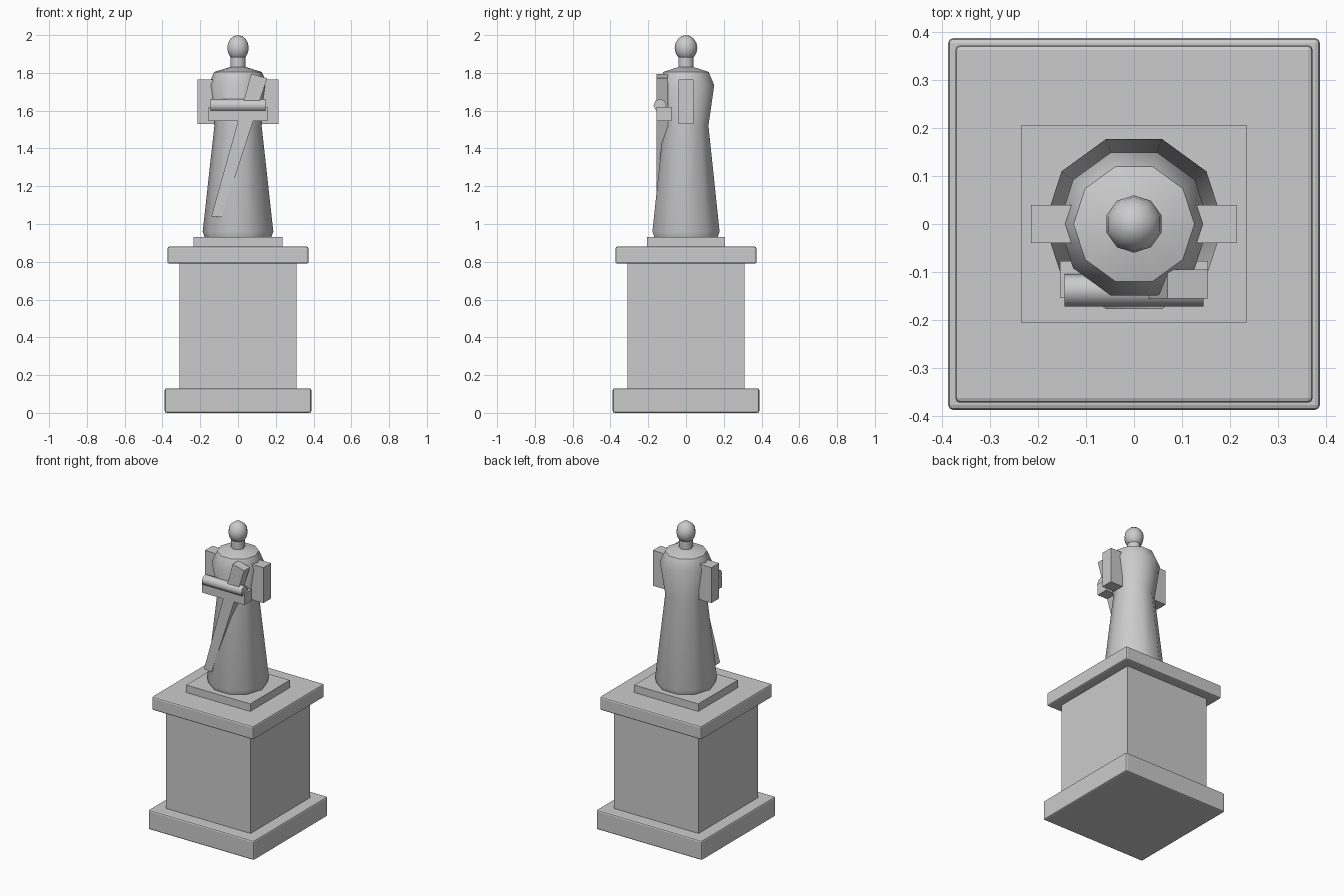
import bpy, bmesh
from math import pi, cos, sin, radians

if "Cube" in bpy.data.objects:
    bpy.data.objects.remove(bpy.data.objects["Cube"])


def make(name, bm, smooth=None):
    bmesh.ops.recalc_face_normals(bm, faces=bm.faces)
    mesh = bpy.data.meshes.new(name)
    bm.to_mesh(mesh)
    bm.free()
    ob = bpy.data.objects.new(name, mesh)
    bpy.context.collection.objects.link(ob)
    if smooth:
        bpy.ops.object.select_all(action='DESELECT')
        ob.select_set(True)
        bpy.context.view_layer.objects.active = ob
        bpy.ops.object.shade_smooth_by_angle(angle=radians(smooth))
    return ob


def box(name, x, y, z, bevel=0):
    bm = bmesh.new()
    bmesh.ops.create_cube(bm, size=1)
    for v in bm.verts:
        for i, (a, b) in enumerate((x, y, z)):
            v.co[i] = a if v.co[i] < 0 else b
    ob = make(name, bm)
    if bevel:
        mod = ob.modifiers.new("edge_bevel", 'BEVEL')
        mod.width = bevel
        mod.segments = 2
    return ob


def lathe(name, profile, sides=10, smooth=40):
    bm = bmesh.new()
    rings = [[bm.verts.new((r * cos(2 * pi * i / sides), r * sin(2 * pi * i / sides), z))
              for i in range(sides)] for r, z in profile]
    for lo, hi in zip(rings, rings[1:]):
        for i in range(sides):
            j = (i + 1) % sides
            bm.faces.new((lo[i], lo[j], hi[j], hi[i]))
    bm.faces.new(rings[0])
    bm.faces.new(rings[-1])
    return make(name, bm, smooth)


# Pedestal
for name, hx, hy, z0, z1, bev in (
        ("pedestal_base", .388, .388, 0, .13, .01),
        ("pedestal_shaft", .31, .31, .12, .80, 0),
        ("pedestal_cap", .373, .373, .79, .88, .01),
        ("statue_plinth", .235, .207, .87, .93, 0)):
    box(name, (-hx, hx), (-hy, hy), (z0, z1), bev)

# Robed body and neck
lathe("robed_body", [(.175, .925), (.187, .96), (.125, 1.52), (.157, 1.735),
                     (.126, 1.805), (.045, 1.83)])
lathe("neck", [(.041, 1.81), (.041, 1.89)])

# Head
bm = bmesh.new()
bmesh.ops.create_uvsphere(bm, u_segments=10, v_segments=8, radius=1)
for v in bm.verts:
    v.co = (v.co.x * .06, v.co.y * .06, 1.932 + v.co.z * .068)
make("head", bm, 50)

# Upper arms
for side, s in (("left", -1), ("right", 1)):
    box(side + "_upper_arm", sorted((s * .125, s * .215)), (-.04, .04), (1.53, 1.765))

# Folded forearms
box("forearms", (-.155, .155), (-.155, -.077), (1.545, 1.62))

# Horizontal rod across the chest
bm = bmesh.new()
bmesh.ops.create_cone(bm, cap_ends=True, cap_tris=True, segments=8,
                      radius1=.034, radius2=.034, depth=.29)
for v in bm.verts:
    v.co = (v.co.z, v.co.x - .138, v.co.y + 1.628)
make("chest_rod", bm, 50)

# Tapered slanted sash
bm = bmesh.new()
face = bm.faces.new([bm.verts.new((x, -.156, z)) for x, z in
                     ((.07, 1.795), (.154, 1.772), (-.085, 1.036), (-.141, 1.041))])
ext = bmesh.ops.extrude_face_region(bm, geom=[face])
for g in ext["geom"]:
    if isinstance(g, bmesh.types.BMVert):
        g.co.y = -.095
make("slanted_sash", bm)
